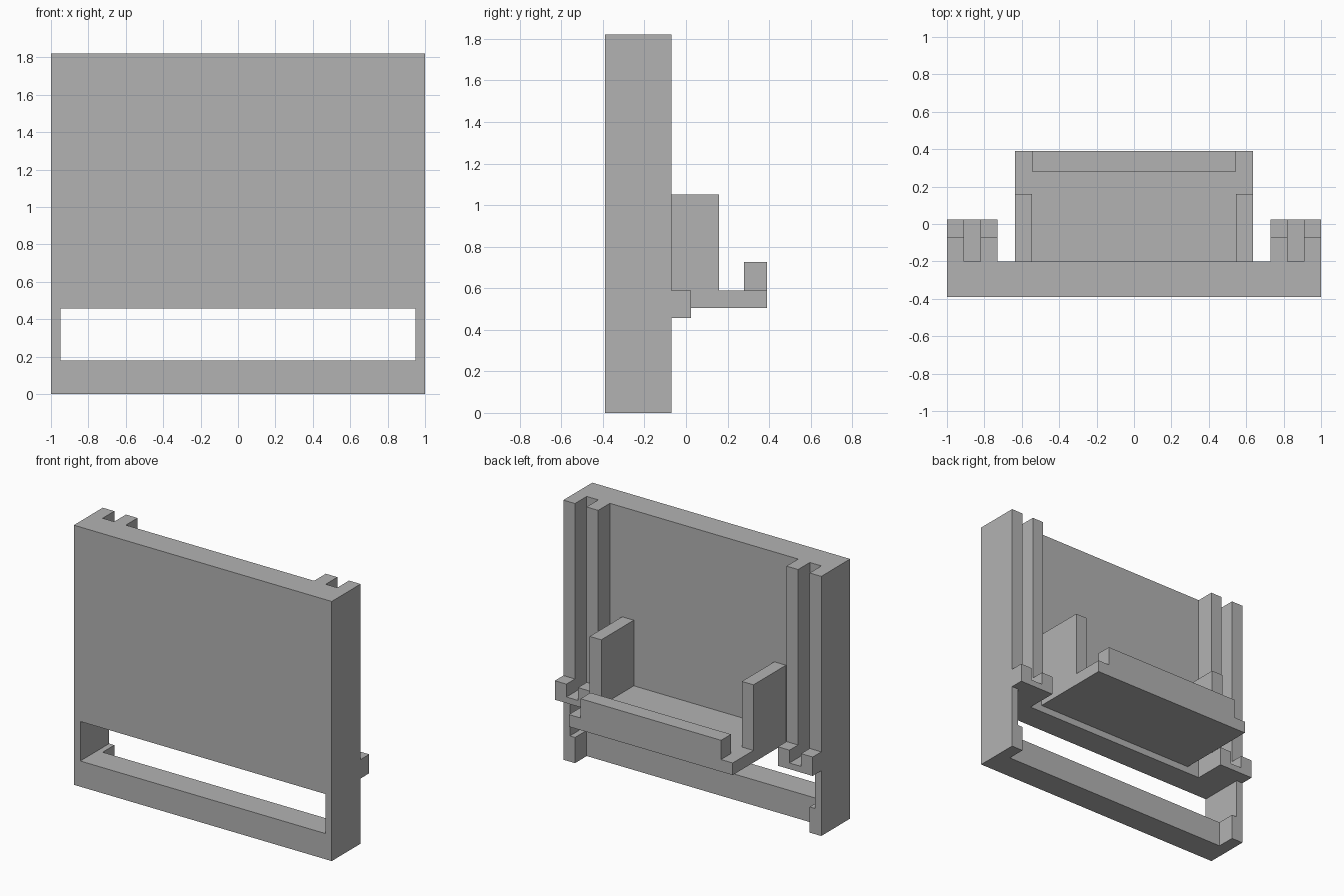
import bpy
import bmesh
from mathutils import Vector

cube = bpy.data.objects.get("Cube")
if cube:
    bpy.data.objects.remove(cube, do_unlink=True)

grey = bpy.data.materials.new("plain grey")
grey.use_nodes = True
grey.diffuse_color = (0.45, 0.45, 0.45, 1)
grey.node_tree.nodes["Principled BSDF"].inputs["Base Color"].default_value = (0.45, 0.45, 0.45, 1)


def prism(name, points, push):
    """Extrude a flat outline of 3D points along the push vector."""
    bm = bmesh.new()
    face = bm.faces.new([bm.verts.new(p) for p in points])
    out = bmesh.ops.extrude_face_region(bm, geom=[face])
    moved = [v for v in out["geom"] if isinstance(v, bmesh.types.BMVert)]
    bmesh.ops.translate(bm, verts=moved, vec=Vector(push))
    bmesh.ops.recalc_face_normals(bm, faces=bm.faces)
    mesh = bpy.data.meshes.new(name)
    bm.to_mesh(mesh)
    bm.free()
    mesh.materials.append(grey)
    obj = bpy.data.objects.new(name, mesh)
    bpy.context.collection.objects.link(obj)
    return obj


def box(name, x, y, z):
    outline = [(x[0], y[0], z[0]), (x[1], y[0], z[0]), (x[1], y[1], z[0]), (x[0], y[1], z[0])]
    return prism(name, outline, (0, 0, z[1] - z[0]))


def cut(target, cutter):
    """Subtract the cutter and remove it."""
    mod = target.modifiers.new("cut", 'BOOLEAN')
    mod.operation = 'DIFFERENCE'
    mod.solver = 'EXACT'
    mod.object = cutter
    bpy.context.view_layer.objects.active = target
    bpy.ops.object.modifier_apply(modifier=mod.name)
    bpy.data.objects.remove(cutter, do_unlink=True)


# Shared dimensions
FRONT, BACK, RAIL = -0.39, -0.20, -0.07
TOP, SILL, LINTEL = 1.82, 0.18, 0.457
SLOT_IN, SLOT_OUT, RAIL_IN = 0.82, 0.91, 0.73
TRAY_TOP, TRAY_BOTTOM, TRAY_X, PANEL_X = 0.59, 0.505, 0.635, 0.545
BRACKET_BACK, SLOT_FLOOR = 0.025, 0.50

# Panel with two slotted rails, drawn in plan
half = [(1, FRONT), (1, RAIL), (SLOT_OUT, RAIL), (SLOT_OUT, BACK),
        (SLOT_IN, BACK), (SLOT_IN, RAIL), (RAIL_IN, RAIL), (RAIL_IN, BACK)]
plan = half + [(-x, y) for x, y in reversed(half)]
frame = prism("slotted_frame", [(x, y, 0) for x, y in plan], (0, 0, TOP))

# Inner rails stop at the window, which passes through the outer rails
cut(frame, box("rail_cutter", (-SLOT_OUT, SLOT_OUT), (BACK, 0.1), (-0.1, LINTEL)))
cut(frame, box("window_cutter", (-0.95, 0.95), (-0.5, 0.1), (SILL, LINTEL)))

# Tray with front lip
box("tray", (-TRAY_X, TRAY_X), (BACK, 0.39), (TRAY_BOTTOM, TRAY_TOP))
box("tray_lip", (-PANEL_X, PANEL_X), (0.28, 0.39), (TRAY_TOP, 0.725))

for side, s in (("left", 1), ("right", -1)):
    # Upright panel at the end of the tray
    box(side + "_tray_panel", sorted((s * PANEL_X, s * TRAY_X)), (BACK, 0.16), (TRAY_TOP, 1.05))
    # U-shaped bracket at the foot of the rails
    u = [(RAIL_IN, LINTEL), (1, LINTEL), (1, TRAY_TOP), (SLOT_OUT, TRAY_TOP),
         (SLOT_OUT, SLOT_FLOOR), (SLOT_IN, SLOT_FLOOR), (SLOT_IN, TRAY_TOP), (RAIL_IN, TRAY_TOP)]
    prism(side + "_bracket", [(s * x, RAIL, z) for x, z in u], (0, BRACKET_BACK - RAIL, 0))
    # Stop that closes the bottom of the slot
    box(side + "_slot_stop", sorted((s * SLOT_IN, s * SLOT_OUT)), (BACK, RAIL), (LINTEL, SLOT_FLOOR))
